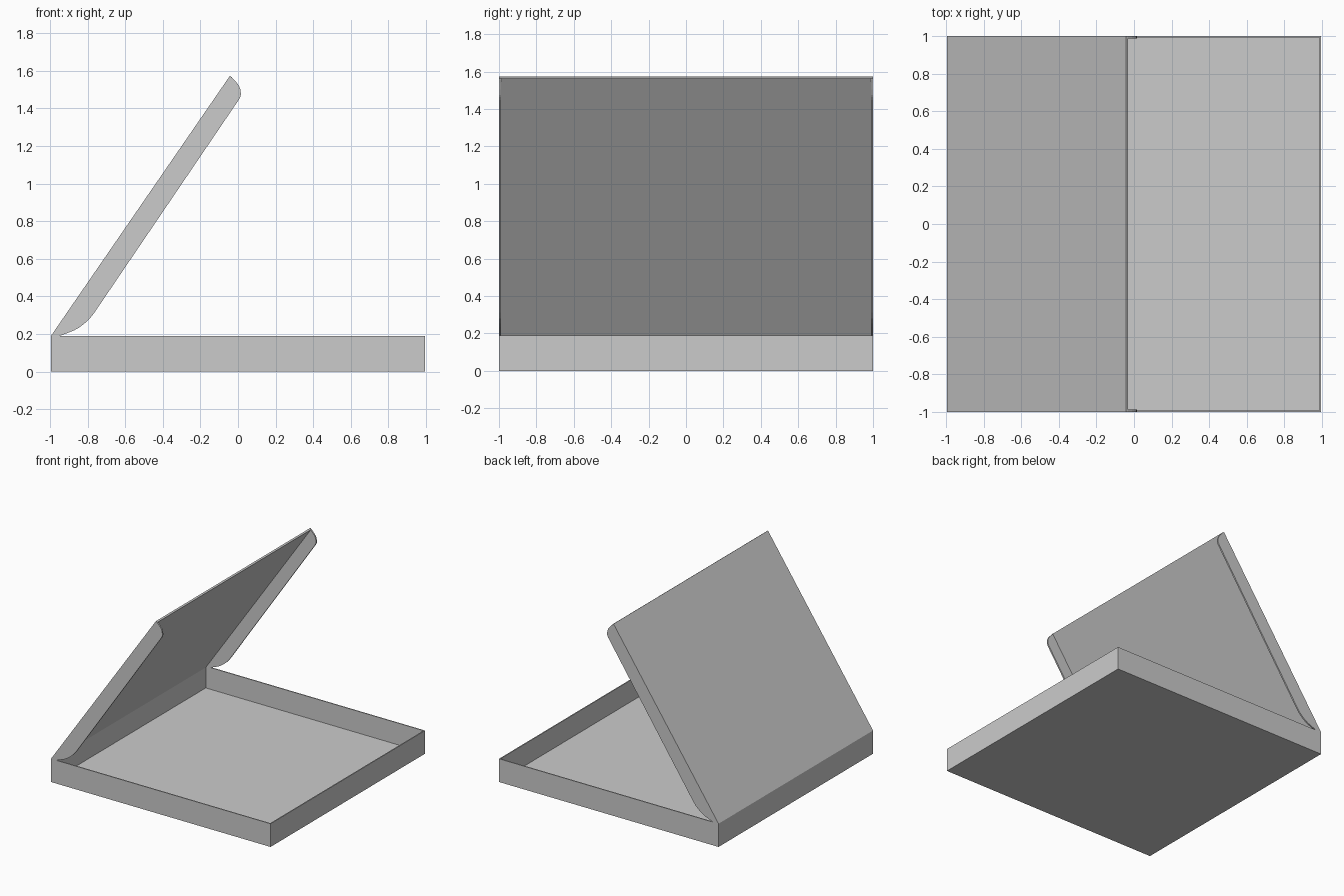
import bpy, bmesh
from mathutils import Vector

if "Cube" in bpy.data.objects:
    bpy.data.objects.remove(bpy.data.objects["Cube"])

HX, HY, H = 0.995, 1.0, 0.19   # tray half sizes and height
WALL, CARD = 0.012, 0.014      # wall and lid card thickness


def make_object(name, bm):
    bmesh.ops.recalc_face_normals(bm, faces=bm.faces)
    mesh = bpy.data.meshes.new(name)
    bm.to_mesh(mesh)
    bm.free()
    obj = bpy.data.objects.new(name, mesh)
    bpy.context.collection.objects.link(obj)
    return obj


def extrude_profile(name, points, y0, y1):
    """Extrude an x/z outline along y."""
    bm = bmesh.new()
    face = bm.faces.new([bm.verts.new((x, y0, z)) for x, z in points])
    ext = bmesh.ops.extrude_face_region(bm, geom=[face])
    verts = [v for v in ext["geom"] if isinstance(v, bmesh.types.BMVert)]
    bmesh.ops.translate(bm, verts=verts, vec=(0, y1 - y0, 0))
    return make_object(name, bm)


# Open tray: box with its top inset and sunk to leave thin walls and floor
bm = bmesh.new()
bmesh.ops.create_cube(bm, size=1)
for v in bm.verts:
    v.co = (v.co.x * 2 * HX, v.co.y * 2 * HY, (v.co.z + 0.5) * H)
top = max(bm.faces, key=lambda f: f.calc_center_median().z)
bmesh.ops.inset_region(bm, faces=[top], thickness=WALL)
ext = bmesh.ops.extrude_discrete_faces(bm, faces=[top])
bmesh.ops.translate(bm, verts=ext["faces"][0].verts, vec=(0, 0, WALL - H))
make_object("tray", bm)

# Lid panel, hinged on the tray's back edge
hinge, tip = Vector((-HX, H)), Vector((-0.043, 1.573))
along = (tip - hinge).normalized()
inward = Vector((along.y, -along.x)) * CARD
extrude_profile("lid_panel", [hinge, tip, tip + inward, hinge + inward],
                -HY + 0.002, HY - 0.002)

# Lid side flaps with rounded ends
flap = [hinge, tip, (-0.01, 1.54), (0.004, 1.522), (0.012, 1.503),
        (0.016, 1.476), (0.013, 1.463), (0.005, 1.447),
        (-0.765, 0.312), (-0.79, 0.28), (-0.82, 0.253), (-0.845, 0.234),
        (-0.872, 0.219), (-0.91, 0.204), (-0.947, H)]
for side, name in ((-1, "lid_flap_front"), (1, "lid_flap_back")):
    extrude_profile(name, flap, side * (HY - WALL), side * HY)
